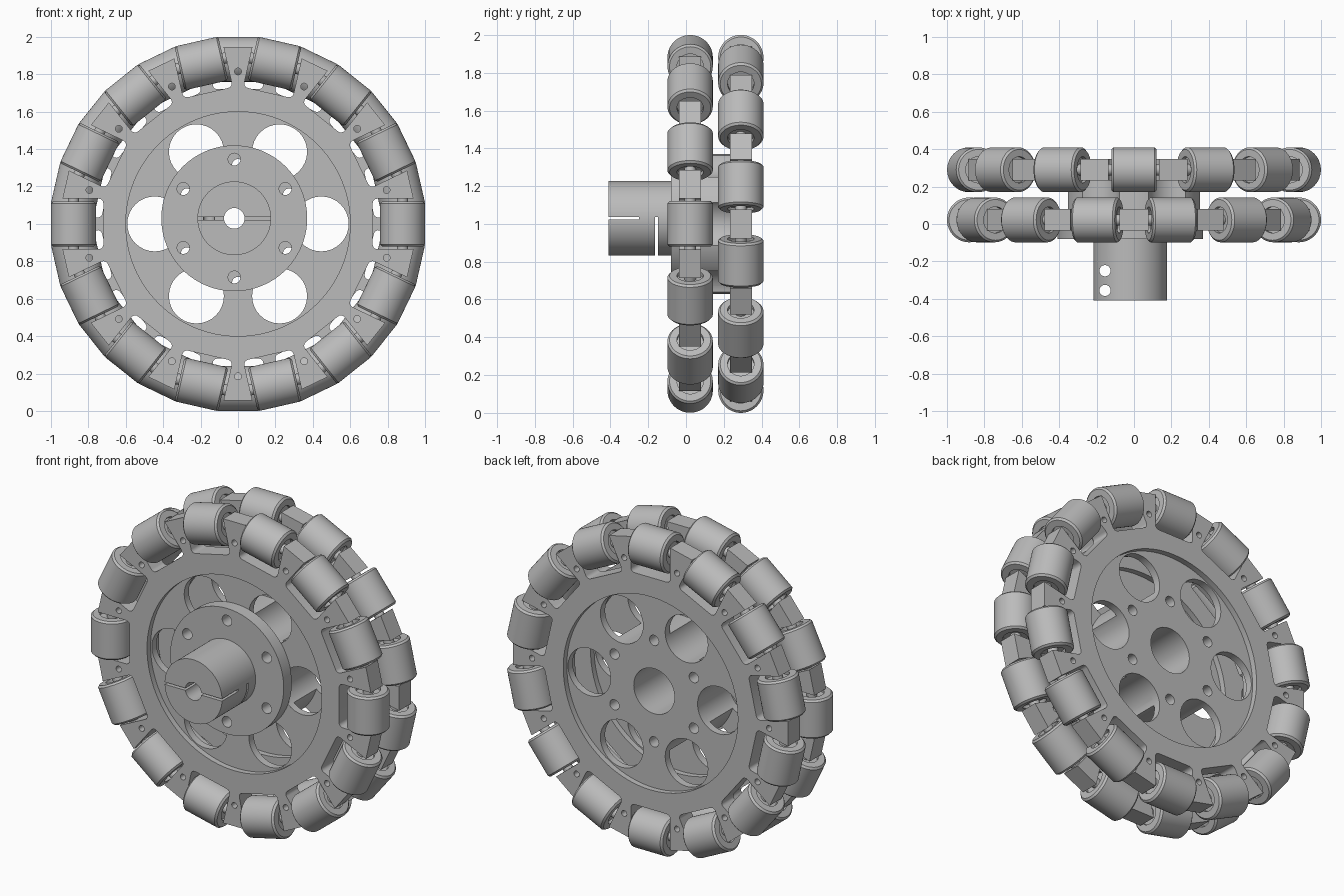
import bpy, bmesh, math
from mathutils import Matrix, Vector

if "Cube" in bpy.data.objects:
    bpy.data.objects.remove(bpy.data.objects["Cube"], do_unlink=True)

COUNT = 14                       # rollers per wheel
STEP = math.tau / COUNT
HALF_THICK = 0.058
FRONT_Y, BACK_Y = 0.022, 0.29
HUB = (-0.02, 1.03)              # hub sits slightly off the wheel axis

grey = bpy.data.materials.new("light_grey")
grey.use_nodes = True
grey.diffuse_color = (0.5, 0.5, 0.5, 1)
grey.node_tree.nodes["Principled BSDF"].inputs["Base Color"].default_value = (0.5, 0.5, 0.5, 1)


def make_object(name, bm):
    bmesh.ops.recalc_face_normals(bm, faces=bm.faces)
    mesh = bpy.data.meshes.new(name)
    bm.to_mesh(mesh)
    bm.free()
    mesh.materials.append(grey)
    obj = bpy.data.objects.new(name, mesh)
    bpy.context.collection.objects.link(obj)
    return obj


def add_cylinder(bm, x, z, radius, y0, y1, segments=48):
    place = Matrix.Translation((x, (y0 + y1) / 2, z)) @ Matrix.Rotation(math.pi / 2, 4, "X")
    bmesh.ops.create_cone(bm, cap_ends=True, segments=segments, radius1=radius,
                          radius2=radius, depth=y1 - y0, matrix=place)


def add_box(bm, low, high):
    low, high = Vector(low), Vector(high)
    place = Matrix.Translation((low + high) / 2) @ Matrix.Diagonal((*(high - low), 1))
    bmesh.ops.create_cube(bm, size=1, matrix=place)


def add_ring(bm, x, z, distance, radius, count, start, y0, y1):
    for i in range(count):
        a = start + i * math.tau / count
        add_cylinder(bm, x + distance * math.cos(a), z + distance * math.sin(a), radius, y0, y1, 32)


def cut(obj, bm):
    cutter = make_object("cutter", bm)
    cutter.hide_render = True
    mod = obj.modifiers.new("cut", "BOOLEAN")
    mod.operation, mod.solver, mod.object = "DIFFERENCE", "EXACT", cutter
    bpy.context.view_layer.objects.active = obj
    bpy.ops.object.modifier_apply(modifier=mod.name)
    bpy.data.objects.remove(cutter, do_unlink=True)


def smooth(obj):
    bpy.ops.object.select_all(action="DESELECT")
    obj.select_set(True)
    bpy.context.view_layer.objects.active = obj
    bpy.ops.object.shade_smooth_by_angle(angle=math.radians(30))


def cut_web_holes(obj):
    # Lightening holes, screw holes and centre bore shared by plates and spacer
    bm = bmesh.new()
    add_ring(bm, 0, 1, 0.445, 0.147, 6, 0, -1, 1)
    add_ring(bm, 0, 1, 0.315, 0.032, 6, math.pi / 6, -1, 1)
    add_cylinder(bm, 0, 1, 0.14, -1, 1)
    cut(obj, bm)


def pocket_outline():
    # (tangent, radial) points of one roller pocket, ending at the ear tips
    side, floor, fillet, tip = 0.135, 0.72, 0.025, 0.945
    half = STEP / 2
    tip_r = (tip - side * math.sin(half)) / math.cos(half)
    right = [(side, tip_r)]
    for i in range(5):
        a = -i * math.pi / 8
        right.append((side - fillet + fillet * math.cos(a), floor + fillet + fillet * math.sin(a)))
    return [(-t, r) for t, r in right] + right[::-1]


def make_plate(name, y, turn):
    # Rim with forked ears between the roller pockets
    bm = bmesh.new()
    verts = []
    for k in range(COUNT):
        spin = Matrix.Rotation(-(turn + k * STEP), 4, "Y")
        for t, r in pocket_outline():
            verts.append(bm.verts.new(spin @ Vector((r, 0, t)) + Vector((0, y - HALF_THICK, 1))))
    face = bm.faces.new(verts)
    grown = bmesh.ops.extrude_face_region(bm, geom=[face])["geom"]
    bmesh.ops.translate(bm, vec=(0, 2 * HALF_THICK, 0),
                        verts=[g for g in grown if isinstance(g, bmesh.types.BMVert)])
    plate = make_object(name, bm)
    # Shallow round recess on both faces
    bm = bmesh.new()
    for side in (-1, 1):
        a, b = sorted((y + side * 0.023, y + side * 0.2))
        add_cylinder(bm, 0, 1, 0.6, a, b, 96)
    cut(plate, bm)
    cut_web_holes(plate)
    # Pin hole through each ear
    bm = bmesh.new()
    add_ring(bm, 0, 1, 0.815, 0.018, COUNT, turn + STEP / 2, -1, 1)
    cut(plate, bm)
    smooth(plate)


def make_roller_mesh():
    # Chamfered roller with recessed ends and a thin axle
    half = [(0, 0.14), (0.03, 0.14), (0.03, 0.1), (0.07, 0.1), (0.07, 0.12), (0.109, 0.12), (0.12, 0.109)]
    profile = half + [(r, -t) for r, t in reversed(half)]
    bm = bmesh.new()
    verts = [bm.verts.new((r, 0, t)) for r, t in profile]
    edges = [bm.edges.new(pair) for pair in zip(verts, verts[1:])]
    bmesh.ops.spin(bm, geom=verts + edges, cent=(0, 0, 0), axis=(0, 0, 1),
                   angle=math.tau, steps=48)
    bmesh.ops.remove_doubles(bm, verts=bm.verts, dist=0.0001)
    obj = make_object("roller", bm)
    smooth(obj)
    mesh = obj.data
    bpy.data.objects.remove(obj, do_unlink=True)
    return mesh


# Two wheels, the back one turned by half a roller step
roller_mesh = make_roller_mesh()
for label, y, turn in (("front", FRONT_Y, 0), ("back", BACK_Y, math.pi / 2)):
    make_plate(label + "_plate", y, turn)
    for k in range(COUNT):
        roller = bpy.data.objects.new(f"{label}_roller_{k + 1}", roller_mesh)
        roller.matrix_world = (Matrix.Translation((0, y, 1))
                               @ Matrix.Rotation(-(turn + k * STEP), 4, "Y")
                               @ Matrix.Translation((0.88, 0, 0)))
        bpy.context.collection.objects.link(roller)

# Spacer between the wheels
bm = bmesh.new()
add_cylinder(bm, 0, 1, 0.37, FRONT_Y + 0.023, BACK_Y - 0.023, 96)
spacer = make_object("spacer", bm)
cut_web_holes(spacer)
smooth(spacer)

# Mounting flange
bm = bmesh.new()
add_cylinder(bm, *HUB, 0.39, -0.08, FRONT_Y - 0.023, 96)
flange = make_object("hub_flange", bm)
bm = bmesh.new()
add_ring(bm, *HUB, 0.315, 0.033, 6, math.pi / 6, -1, 1)
add_cylinder(bm, *HUB, 0.055, -1, 1)
cut(flange, bm)
smooth(flange)

# Clamping hub with bore, slits and clamp screw holes
bm = bmesh.new()
add_cylinder(bm, *HUB, 0.197, -0.41, -0.08, 96)
hub = make_object("clamp_hub", bm)
bm = bmesh.new()
add_cylinder(bm, *HUB, 0.055, -1, 1)
cut(hub, bm)
bm = bmesh.new()
add_box(bm, (-0.4, -0.5, 1.022), (0.4, -0.25, 1.036))
add_box(bm, (-0.4, -0.163, 0.7), (0.4, -0.148, 1.036))
cut(hub, bm)
bm = bmesh.new()
for y in (-0.25, -0.355):
    place = Matrix.Translation((-0.155, y, 1))
    bmesh.ops.create_cone(bm, cap_ends=True, segments=32, radius1=0.03, radius2=0.03,
                          depth=1, matrix=place)
cut(hub, bm)
smooth(hub)
